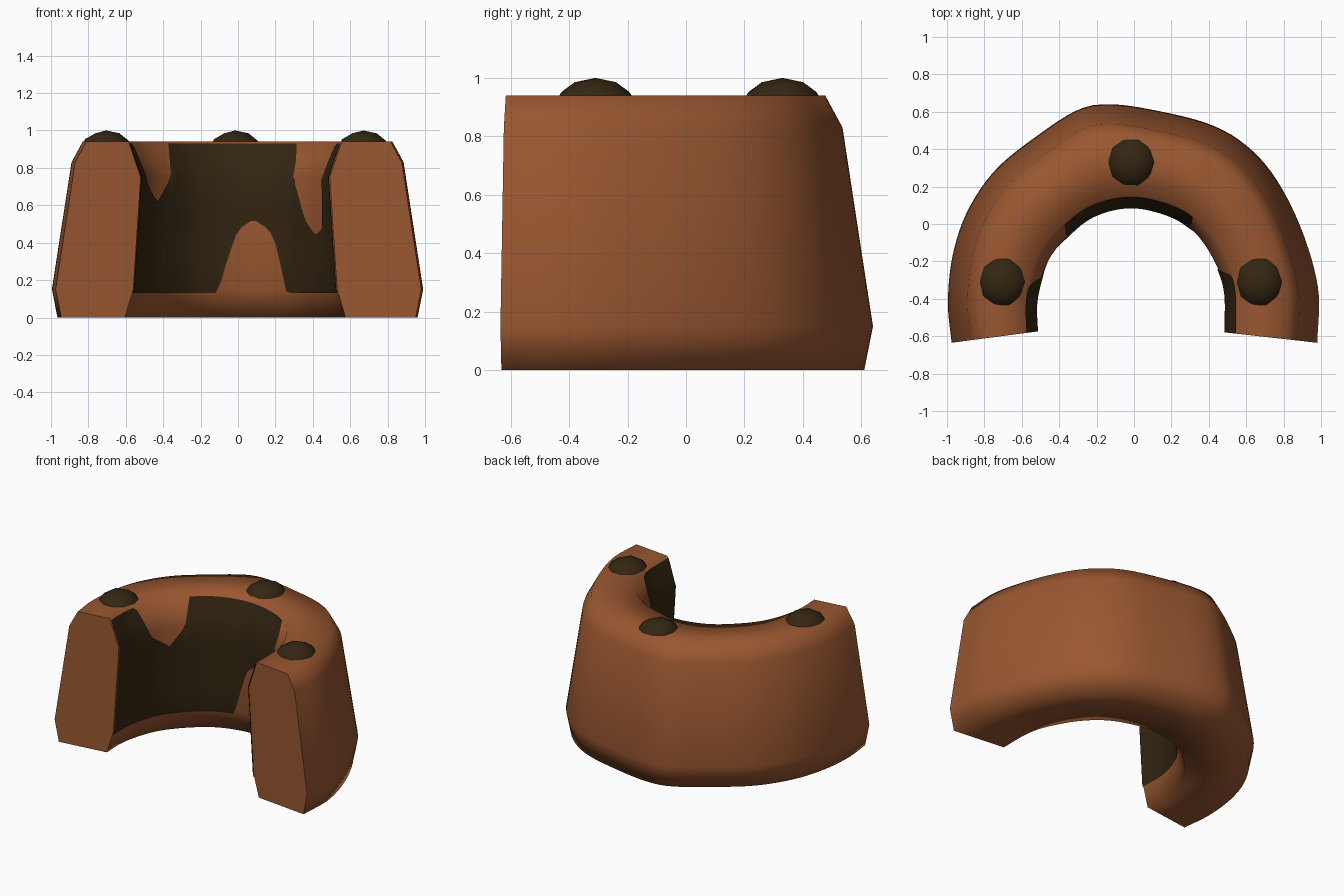
import bpy, bmesh
from mathutils import Vector

cube = bpy.data.objects.get("Cube")
if cube:
    bpy.data.objects.remove(cube, do_unlink=True)


def make_material(name, colour):
    mat = bpy.data.materials.new(name)
    mat.use_nodes = True
    mat.diffuse_color = colour
    mat.node_tree.nodes["Principled BSDF"].inputs["Base Color"].default_value = colour
    return mat


BROWN = make_material("warm brown", (0.32, 0.095, 0.03, 1))
DARK = make_material("dark umber", (0.034, 0.019, 0.006, 1))
STATIONS = 72


def smooth_rail(points):
    """Catmull-Rom curve through the points, resampled evenly by length."""
    p = [Vector(q) for q in points]
    p = [2 * p[0] - p[1]] + p + [2 * p[-1] - p[-2]]
    dense = []
    for a, b, c, d in zip(p, p[1:], p[2:], p[3:]):
        for k in range(20):
            t = k / 20
            dense.append(0.5 * (2 * b + (c - a) * t + (2 * a - 5 * b + 4 * c - d) * t**2
                                + (3 * b - a - 3 * c + d) * t**3))
    dense.append(p[-2])
    total = [0]
    for a, b in zip(dense, dense[1:]):
        total.append(total[-1] + (b - a).length)
    out, j = [], 0
    for i in range(STATIONS + 1):
        s = total[-1] * i / STATIONS
        while j < len(dense) - 2 and total[j + 1] < s:
            j += 1
        out.append(dense[j].lerp(dense[j + 1], (s - total[j]) / (total[j + 1] - total[j])))
    return out


def ramp(table, t):
    """Piecewise linear lookup."""
    for (a, va), (b, vb) in zip(table, table[1:]):
        if t <= b:
            return va + (vb - va) * max(0, t - a) / (b - a)
    return table[-1][1]


def finish(bm, name, mat):
    mesh = bpy.data.meshes.new(name)
    bm.to_mesh(mesh)
    bm.free()
    mesh.materials.append(mat)
    obj = bpy.data.objects.new(name, mesh)
    bpy.context.collection.objects.link(obj)
    return obj


# Plan rails: widest outer line and narrowest inner line, left to right
outer = smooth_rail([(-.975, -.635), (-.995, -.42), (-.97, -.17), (-.89, .07), (-.74, .29),
                     (-.52, .47), (-.3, .61), (-.13, .64), (.1, .61), (.4, .535), (.6, .42),
                     (.76, .24), (.9, -.04), (.985, -.35), (.98, -.635)])
inner = smooth_rail([(-.52, -.575), (-.52, -.4), (-.46, -.2), (-.34, -.05), (-.2, .05),
                     (-.01, .09), (.19, .045), (.32, -.04), (.42, -.18), (.485, -.35),
                     (.49, -.58)])

# Section: (height, inset from the rail)
OUTER_SIDE = [(0, .03), (.15, 0), (.83, .105), (.94, .165)]
INNER_SIDE = [(0, .085), (.15, .04), (.75, 0), (.94, .065)]


def outer_point(i, z, inset):
    p = outer[i] + (inner[i] - outer[i]).normalized() * inset
    return (p.x, p.y, z)


def inner_point(i, z, inset):
    p = inner[i] + (outer[i] - inner[i]).normalized() * inset
    return (p.x, p.y, z)


# Curved body
bm = bmesh.new()
rings = []
for i in range(STATIONS + 1):
    ring = [bm.verts.new(outer_point(i, *s)) for s in OUTER_SIDE]
    ring += [bm.verts.new(inner_point(i, *s)) for s in reversed(INNER_SIDE)]
    rings.append(ring)
n = len(rings[0])
for a, b in zip(rings, rings[1:]):
    for k in range(n):
        m = (k + 1) % n
        bm.faces.new((a[k], a[m], b[m], b[k])).smooth = True
for ring in (rings[0], rings[-1]):
    cap = bm.faces.new(ring)
    for edge in cap.edges:
        edge.smooth = False
bmesh.ops.recalc_face_normals(bm, faces=bm.faces)
finish(bm, "curved_body", BROWN)

# Dark worn lining on the inner wall, with ragged upper and lower edges
TOP_EDGE = [(.12, .93), (.165, .72), (.237, .62), (.29, .75), (.305, .93), (.675, .93),
            (.68, .72), (.715, .52), (.76, .44), (.805, .47), (.82, .75), (.85, .93)]
LOW_EDGE = [(.45, .13), (.477, .32), (.505, .47), (.548, .525), (.593, .47),
            (.614, .38), (.64, .13)]
LEVELS = [.13, .15, .3, .45, .6, .75, .84, .93]
bm = bmesh.new()
columns = []
for i in range(STATIONS + 1):
    u = i / STATIONS
    low, high = ramp(LOW_EDGE, u), ramp(TOP_EDGE, u)
    column = []
    for level in LEVELS:
        z = min(max(level, low), high)
        column.append(bm.verts.new(inner_point(i, z, ramp(INNER_SIDE, z) - .006)))
    columns.append(column)
for a, b in zip(columns, columns[1:]):
    for k in range(len(LEVELS) - 1):
        bm.faces.new((a[k], a[k + 1], b[k + 1], b[k])).smooth = True
bmesh.ops.remove_doubles(bm, verts=bm.verts, dist=.0005)
bmesh.ops.recalc_face_normals(bm, faces=bm.faces)
# Face the lining towards the opening
bm.normal_update()
if sum(f.normal.dot(f.calc_center_median() - Vector((0, -.4, .5))) for f in bm.faces) > 0:
    bmesh.ops.reverse_faces(bm, faces=bm.faces)
finish(bm, "inner_lining", DARK)

# Domed studs on top
for name, x, y in (("right_stud", -.705, -.31), ("back_stud", -.015, .33), ("left_stud", .67, -.31)):
    bm = bmesh.new()
    bmesh.ops.create_icosphere(bm, subdivisions=2, radius=1)
    bmesh.ops.scale(bm, vec=(.135, .142, .1), verts=bm.verts)
    for f in bm.faces:
        f.smooth = True
    finish(bm, name, DARK).location = (x, y, .9)
